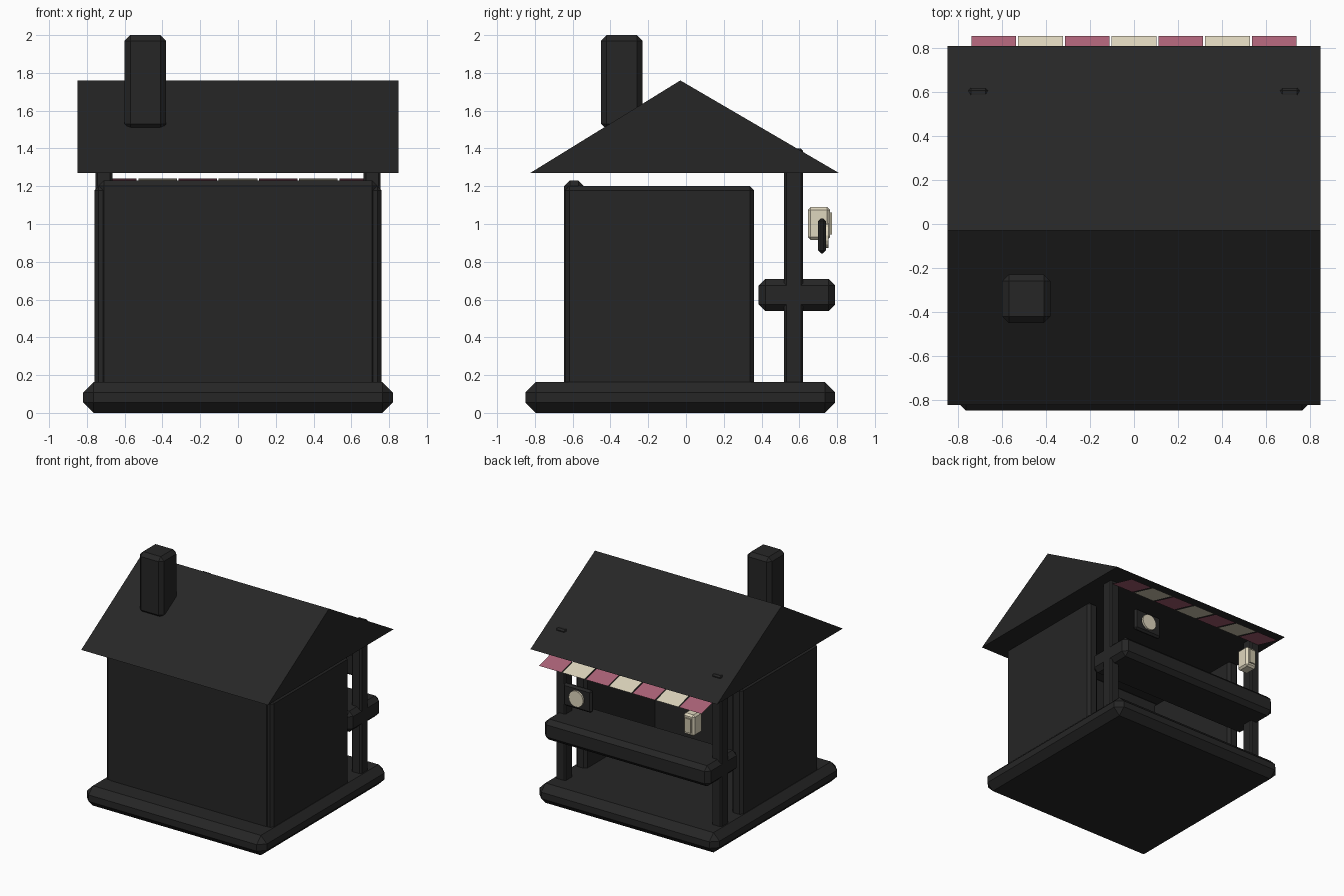
import bpy, bmesh, math
from mathutils import Matrix

if "Cube" in bpy.data.objects:
    bpy.data.objects.remove(bpy.data.objects["Cube"])


def mat(name, col):
    m = bpy.data.materials.new(name)
    m.diffuse_color = (*col, 1)
    m.use_nodes = True
    m.node_tree.nodes["Principled BSDF"].inputs["Base Color"].default_value = m.diffuse_color
    return m


DARK = mat("charcoal", (0.019, 0.019, 0.019))
PINK = mat("dusty_pink", (0.42, 0.125, 0.19))
CREAM = mat("cream", (0.73, 0.67, 0.51))
TAN = mat("warm_cream", (0.60, 0.55, 0.40))


def finish(name, bm, material):
    bmesh.ops.recalc_face_normals(bm, faces=bm.faces[:])
    me = bpy.data.meshes.new(name)
    bm.to_mesh(me)
    bm.free()
    me.materials.append(material)
    ob = bpy.data.objects.new(name, me)
    bpy.context.collection.objects.link(ob)
    return ob


def box(name, xr, yr, zr, bevel, material=DARK):
    """Chamfered box given by its ranges."""
    bm = bmesh.new()
    bmesh.ops.create_cube(bm, size=1)
    for v in bm.verts:
        for i, (a, b) in enumerate((xr, yr, zr)):
            v.co[i] = a if v.co[i] < 0 else b
    if bevel:
        bmesh.ops.bevel(bm, geom=bm.edges[:], offset=bevel, segments=1,
                        affect='EDGES', profile=0.5)
    return finish(name, bm, material)


# Base slab and hollow hut, open at the back
box("base", (-0.82, 0.82), (-0.85, 0.79), (0, 0.163), 0.055)
box("front_wall", (-0.74, 0.74), (-0.645, -0.54), (0.12, 1.23), 0.03)
for side, s in (("left", -1), ("right", 1)):
    box(side + "_wall", sorted((s * 0.66, s * 0.76)), (-0.64, 0.36), (0.12, 1.2), 0.022)
    box(side + "_post", sorted((s * 0.665, s * 0.755)), (0.52, 0.62), (0.12, 1.4), 0.012)

# Serving counter
box("counter", (-0.755, 0.755), (0.385, 0.79), (0.54, 0.71), 0.035)

# Solid gable roof
bm = bmesh.new()
profile = [(-0.825, 1.27), (0.81, 1.27), (-0.03, 1.76)]
face = bm.faces.new([bm.verts.new((-0.85, y, z)) for y, z in profile])
ext = bmesh.ops.extrude_face_region(bm, geom=[face])
bmesh.ops.translate(bm, vec=(1.7, 0, 0),
                    verts=[g for g in ext["geom"] if isinstance(g, bmesh.types.BMVert)])
# close the starting end if the extrusion consumed it
bmesh.ops.holes_fill(bm, edges=[e for e in bm.edges if e.is_boundary], sides=3)
finish("roof", bm, DARK)

# Chimney
box("chimney", (-0.60, -0.38), (-0.45, -0.23), (1.50, 2.0), 0.03)

# Striped awning made of thin sheets
PITCH = 0.2128
for i in range(7):
    x = (i - 3) * PITCH
    bm = bmesh.new()
    bm.faces.new([bm.verts.new(p) for p in (
        (x - 0.102, 0.62, 1.242), (x + 0.102, 0.62, 1.242),
        (x + 0.102, 0.856, 1.18), (x - 0.102, 0.856, 1.18))])
    finish("awning_stripe_%d" % (i + 1), bm, CREAM if i % 2 else PINK)

# Hanging lantern with a raised panel
box("lantern", (-0.605, -0.505), (0.645, 0.762), (0.915, 1.09), 0.015, CREAM)
box("lantern_panel", (-0.583, -0.527), (0.755, 0.774), (0.945, 1.06), 0, TAN)

# Hanging sign with a round disc
box("sign_board", (0.345, 0.605), (0.70, 0.74), (0.845, 1.03), 0.015)
bm = bmesh.new()
bmesh.ops.create_cone(bm, cap_ends=True, segments=16, radius1=0.066, radius2=0.066, depth=0.02,
                      matrix=Matrix.Translation((0.475, 0.745, 0.938)) @ Matrix.Rotation(math.pi / 2, 4, 'X'))
finish("sign_disc", bm, CREAM)
